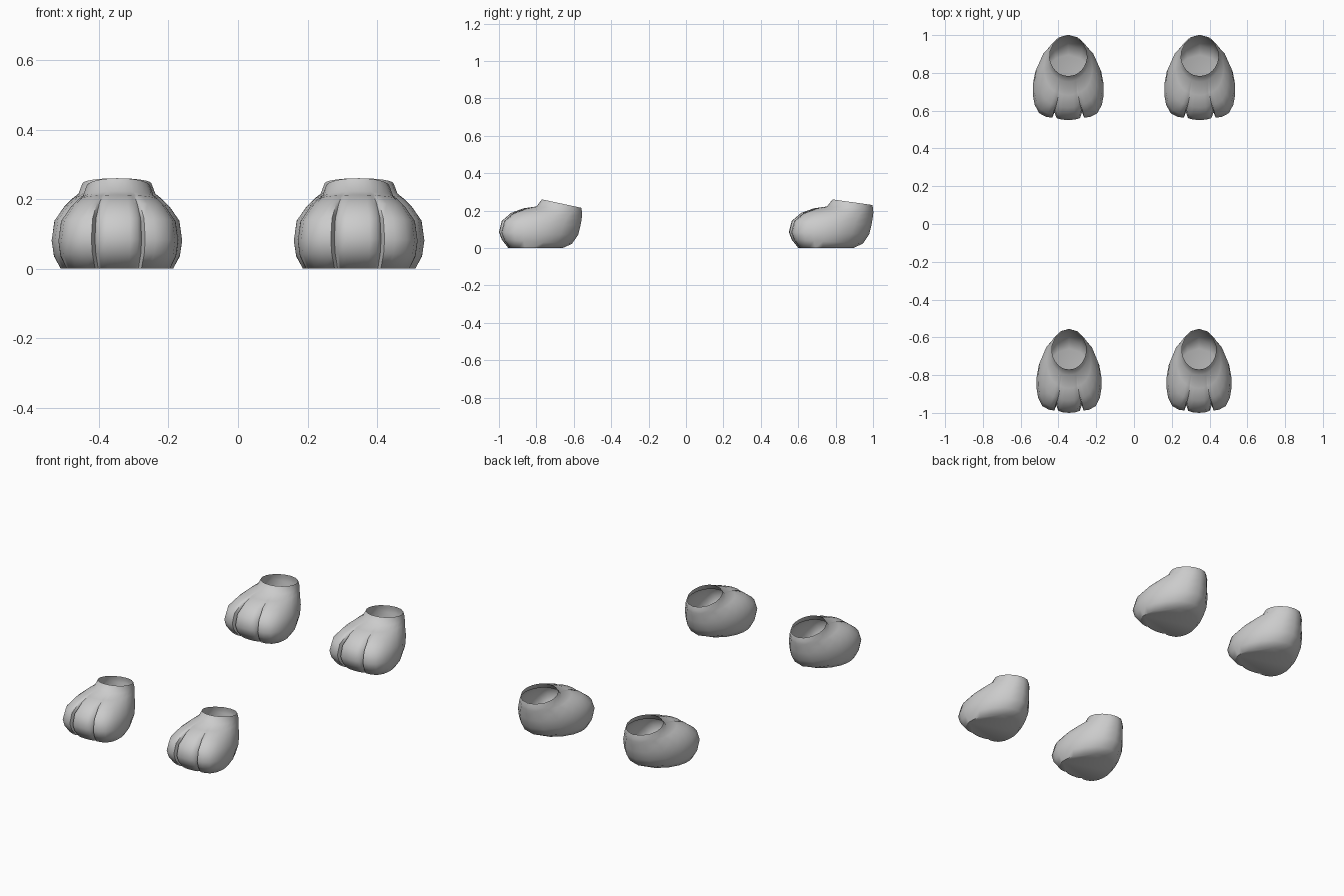
import bpy, bmesh, math

if "Cube" in bpy.data.objects:
    bpy.data.objects.remove(bpy.data.objects["Cube"])

# Half outline of the paw seen from above, toes first (u: width, v: -1 toe .. 1 heel, groove inset)
HALF = [(0, -1, 0), (.2, -.985, 0), (.33, -.95, 0), (.39, -.93, 1), (.45, -.94, 0),
        (.62, -.92, 0), (.82, -.83, 0), (.95, -.62, 0), (1, -.38, 0), (1, -.12, 0),
        (.93, .2, 0), (.73, .57, 0), (.4, .88, 0), (0, 1, 0)]
OUTLINE = HALF + [(-u, v, g) for u, v, g in HALF[-2:0:-1]]

# Levels: toe y, heel y, half width, toe z, heel z, roundness, groove depth
LEVELS = [(-.95, -.66, .148, 0, 0, 0, .005),
          (-.985, -.61, .166, .045, .022, 0, .022),
          (-1.0, -.577, .172, .085, .07, 0, .026),
          (-.985, -.564, .165, .145, .12, .1, .024),
          (-.935, -.558, .14, .188, .155, .35, .016),
          (-.87, -.555, .118, .212, .178, .7, .006),
          (-.80, -.556, .102, .222, .195, 1, 0),
          (-.77, -.56, .091, .26, .215, 1, 0)]


def paw(name, cx, y_shift, wide, y_scale, heel_lift):
    bm = bmesh.new()
    rings = []
    for i, (yf, yb, w, zf, zb, rnd, groove) in enumerate(LEVELS):
        zb += heel_lift * i / (len(LEVELS) - 1) if i else 0
        ring = []
        for u, v, g in OUTLINE:
            a = math.atan2(u, -v)
            # blend the toe outline into the round ankle
            uu = u + (math.sin(a) - u) * rnd
            vv = v + (-math.cos(a) - v) * rnd
            t = (vv + 1) / 2
            y = yf + (yb - yf) * t + g * groove
            ring.append(bm.verts.new((cx + uu * w * wide, (y + 1) * y_scale + y_shift,
                                      zf + (zb - zf) * t)))
        rings.append(ring)
    n = len(OUTLINE)
    for a, b in zip(rings, rings[1:]):
        for k in range(n):
            bm.faces.new((a[k], a[(k + 1) % n], b[(k + 1) % n], b[k]))
    bm.faces.new(rings[0][::-1])  # flat sole; the ankle stays open
    bmesh.ops.recalc_face_normals(bm, faces=bm.faces)
    me = bpy.data.meshes.new(name)
    bm.to_mesh(me)
    bm.free()
    ob = bpy.data.objects.new(name, me)
    bpy.context.collection.objects.link(ob)
    bpy.ops.object.select_all(action='DESELECT')
    ob.select_set(True)
    bpy.context.view_layer.objects.active = ob
    bpy.ops.object.shade_smooth_by_angle(angle=math.radians(60))


for side, s in (("left", 1), ("right", -1)):
    paw("front_paw_" + side, .344 * s, -1.0, 1.0, 1.0, 0)
    paw("back_paw_" + side, .348 * s, .55, 1.09, 1.015, .015)
